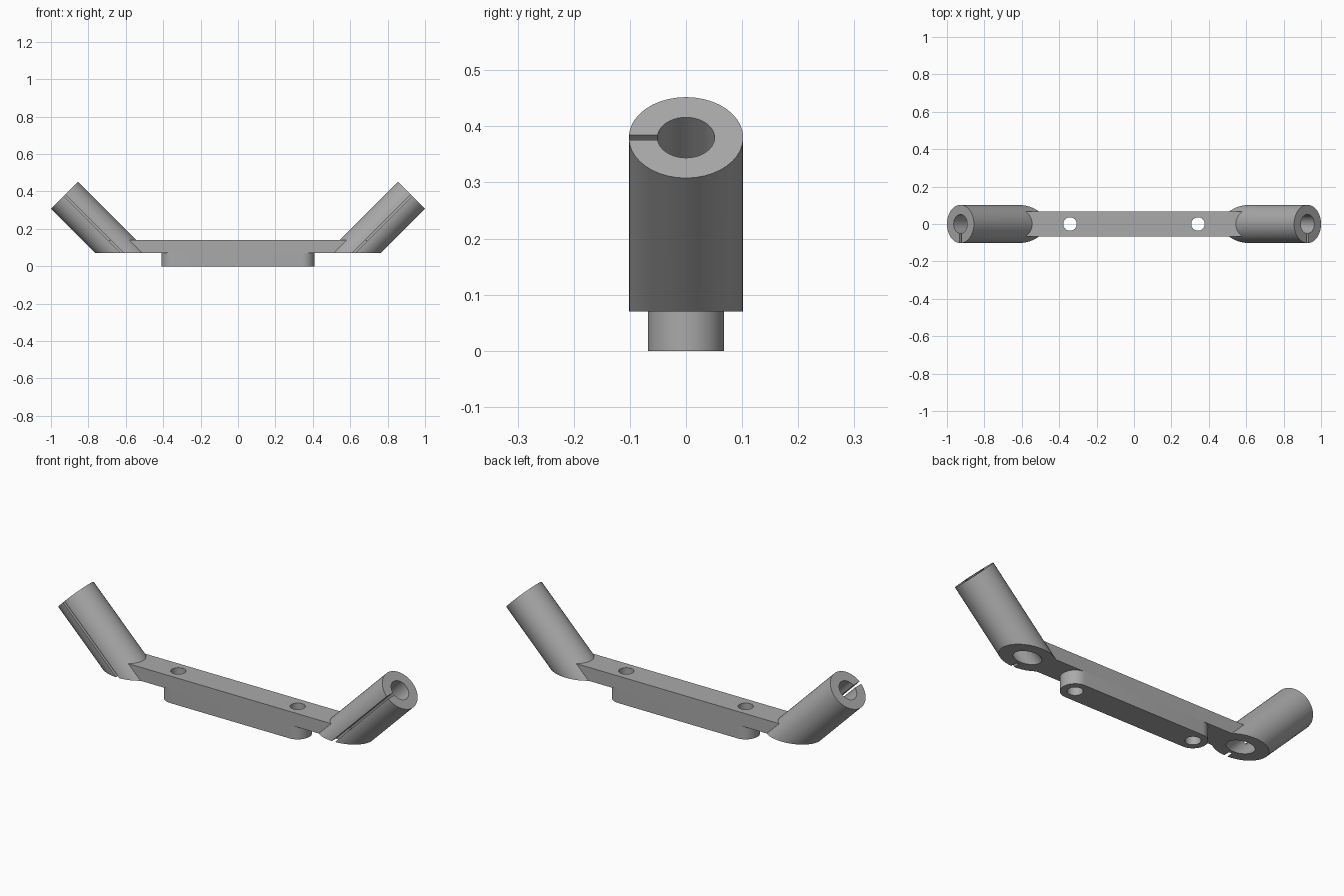
import bpy, bmesh, math
from mathutils import Matrix, Vector

if "Cube" in bpy.data.objects:
    bpy.data.objects.remove(bpy.data.objects["Cube"], do_unlink=True)

BAR_BOTTOM, BAR_TOP, HALF_WIDTH = 0.07, 0.14, 0.068
HOLE_X, HOLE_R = 0.342, 0.036
TUBE_R, BORE_R = 0.102, 0.051
TUBE_END = (0.928, 0.38)

grey = bpy.data.materials.new("plain grey")
grey.use_nodes = True
colour = (0.4, 0.4, 0.4, 1)
grey.diffuse_color = colour
grey.node_tree.nodes["Principled BSDF"].inputs["Base Color"].default_value = colour


def finish(name, bm):
    bmesh.ops.recalc_face_normals(bm, faces=bm.faces)
    mesh = bpy.data.meshes.new(name)
    bm.to_mesh(mesh)
    bm.free()
    mesh.materials.append(grey)
    obj = bpy.data.objects.new(name, mesh)
    bpy.context.collection.objects.link(obj)
    return obj


def box(name, low, high, matrix=Matrix()):
    low, high = Vector(low), Vector(high)
    bm = bmesh.new()
    bmesh.ops.create_cube(bm, size=1, matrix=matrix @ Matrix.Translation((low + high) / 2)
                          @ Matrix.Diagonal((high - low).to_4d()))
    return finish(name, bm)


def cylinder(name, radius, low, high, matrix=Matrix(), sides=40):
    bm = bmesh.new()
    bmesh.ops.create_cone(bm, cap_ends=True, segments=sides, radius1=radius, radius2=radius,
                          depth=high - low,
                          matrix=matrix @ Matrix.Translation((0, 0, (low + high) / 2)))
    return finish(name, bm)


def combine(target, tool, operation):
    mod = target.modifiers.new("join", 'BOOLEAN')
    mod.operation, mod.solver, mod.object = operation, 'EXACT', tool
    bpy.context.view_layer.objects.active = target
    bpy.ops.object.modifier_apply(modifier=mod.name)
    bpy.data.objects.remove(tool, do_unlink=True)


# Crossbar reaching into both tubes
bracket = box("bracket", (-0.69, -HALF_WIDTH, BAR_BOTTOM), (0.69, HALF_WIDTH, BAR_TOP))

# Round-ended mounting pad under the bar
bm = bmesh.new()
outline = []
for side in (1, -1):
    for i in range(21):
        a = math.pi * (i / 20 - 0.5)
        outline.append(bm.verts.new((side * (HOLE_X + HALF_WIDTH * math.cos(a)),
                                     side * HALF_WIDTH * math.sin(a), 0)))
pad = bmesh.ops.extrude_face_region(bm, geom=[bm.faces.new(outline)])
bmesh.ops.translate(bm, vec=(0, 0, BAR_BOTTOM),
                    verts=[v for v in pad["geom"] if isinstance(v, bmesh.types.BMVert)])
combine(bracket, finish("mounting_pad", bm), 'UNION')

for side in (1, -1):
    # Frame at the tube's outer end, with local z along its axis
    frame = (Matrix.Translation((side * TUBE_END[0], 0, TUBE_END[1]))
             @ Matrix.Rotation(side * math.pi / 4, 4, 'Y'))

    # Slanted clamp tube, slit along the front and cut level below
    tube = cylinder("clamp_tube", TUBE_R, -0.7, 0, frame)
    combine(tube, box("slit", (-0.0065, -0.15, -0.8), (0.0065, -0.03, 0.1), frame), 'DIFFERENCE')
    combine(tube, box("level_cut", (-2, -1, -1), (2, 1, BAR_BOTTOM)), 'DIFFERENCE')
    combine(bracket, tube, 'UNION')

    # Bore through the tube and screw hole through the bar
    combine(bracket, cylinder("bore", BORE_R, -0.6, 0.1, frame), 'DIFFERENCE')
    place = Matrix.Translation((side * HOLE_X, 0, 0))
    combine(bracket, cylinder("screw_hole", HOLE_R, -0.1, 0.3, place), 'DIFFERENCE')

bpy.ops.object.select_all(action='DESELECT')
bracket.select_set(True)
bpy.context.view_layer.objects.active = bracket
bpy.ops.object.shade_smooth_by_angle(angle=math.radians(30))
